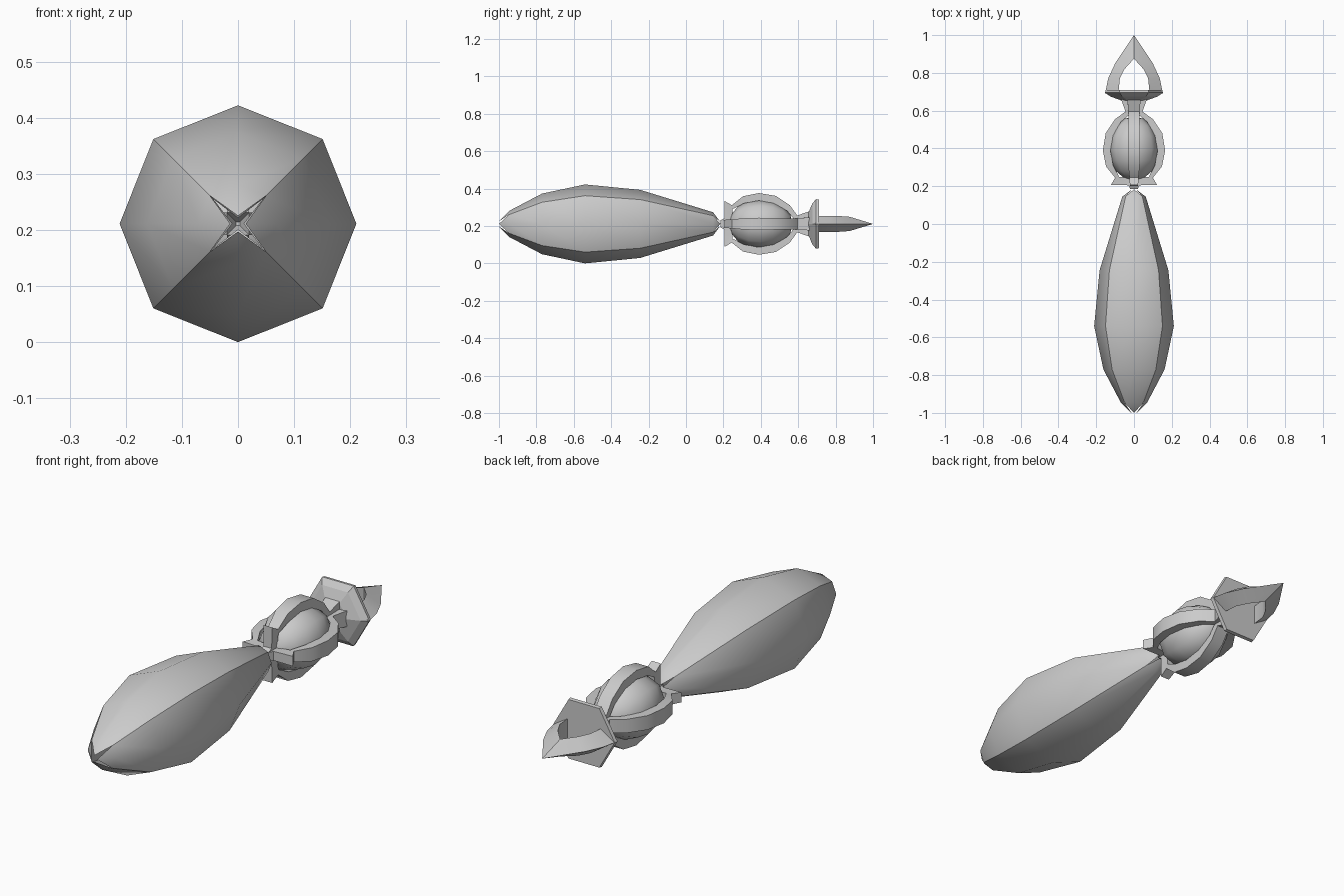
import bpy, bmesh, math
from mathutils import Vector, Matrix

if "Cube" in bpy.data.objects:
    bpy.data.objects.remove(bpy.data.objects["Cube"])

ZC = 0.211  # height of the long axis
grey = bpy.data.materials.new("plain grey")
grey.diffuse_color = (0.6, 0.6, 0.6, 1)
grey.use_nodes = True
grey.node_tree.nodes["Principled BSDF"].inputs["Base Color"].default_value = grey.diffuse_color


def make(name, verts, faces, smooth=None, roll=0.0, shell=False):
    """Mesh built around the y axis, rolled, then lifted to the axis height."""
    bm = bmesh.new()
    vs = [bm.verts.new(v) for v in verts]
    for f in faces:
        bm.faces.new([vs[i] for i in f])
    bm.normal_update()
    if shell:
        for f in bm.faces:
            c = f.calc_center_median()
            if f.normal.dot(Vector((c.x, 0, c.z))) < 0:
                f.normal_flip()
    else:
        bmesh.ops.recalc_face_normals(bm, faces=bm.faces[:])
    bm.transform(Matrix.Translation((0, 0, ZC)) @ Matrix.Rotation(roll, 4, 'Y'))
    me = bpy.data.meshes.new(name)
    bm.to_mesh(me)
    bm.free()
    me.materials.append(grey)
    ob = bpy.data.objects.new(name, me)
    bpy.context.collection.objects.link(ob)
    if smooth is not None:
        bpy.ops.object.select_all(action='DESELECT')
        ob.select_set(True)
        bpy.context.view_layer.objects.active = ob
        bpy.ops.object.shade_smooth_by_angle(angle=math.radians(smooth))
    return ob


def strip_faces(rows, n, closed=True):
    """Quads joining consecutive rows of n points."""
    return [(r * n + i, r * n + (i + 1) % n, (r + 1) * n + (i + 1) % n, (r + 1) * n + i)
            for r in range(rows - 1) for i in range(n if closed else n - 1)]


# Long bud: four smooth petals meeting at sharp diagonal edges
stations = [(-0.945, 0.07), (-0.77, 0.162), (-0.54, 0.211), (-0.245, 0.182), (0.145, 0.062)]
for k in range(4):
    verts = []
    for y, r in stations:
        d = r * 0.715
        verts += [(-d, y, d), (0, y, r), (d, y, d)]
    faces = strip_faces(len(stations), 3, closed=False)
    n = len(verts)
    verts += [(0, -1, 0.014), (0, 0.184, 0.01)]
    faces += [(0, 1, n), (1, 2, n), (n - 3, n - 2, n + 1), (n - 2, n - 1, n + 1)]
    make(f"bud_petal_{k + 1}", verts, faces, 80, k * math.pi / 2, shell=True)

# Faceted orb held in the cage
rings = 8
verts, faces = [], []
for j in range(1, rings):
    t = math.pi * j / rings
    verts += [(0.135 * math.sin(t) * math.cos(a * math.pi / 4), 0.4 - 0.17 * math.cos(t),
               0.135 * math.sin(t) * math.sin(a * math.pi / 4)) for a in range(8)]
faces = strip_faces(rings - 1, 8)
n = len(verts)
verts += [(0, 0.23, 0), (0, 0.57, 0)]
for i in range(8):
    faces += [(i, (i + 1) % 8, n), (n - 8 + i, n - 8 + (i + 1) % 8, n + 1)]
make("orb", verts, faces, 80)

# Cage ribs with a claw at the front: outer y, r, inner y, r, half width
rib = [(0.185, 0.02, 0.24, 0.0, 0.02), (0.205, 0.03, 0.245, 0.03, 0.02),
       (0.207, 0.122, 0.25, 0.08, 0.022), (0.245, 0.10, 0.262, 0.085, 0.024),
       (0.305, 0.148, 0.31, 0.11, 0.03), (0.39, 0.165, 0.39, 0.125, 0.033),
       (0.48, 0.15, 0.47, 0.11, 0.031), (0.555, 0.10, 0.54, 0.07, 0.03),
       (0.595, 0.045, 0.59, 0.01, 0.03), (0.66, 0.068, 0.665, 0.0, 0.035)]
for k in range(4):
    verts = []
    for yo, ro, yi, ri, w in rib:
        verts += [(-w, yo, ro), (w, yo, ro), (w, yi, ri), (-w, yi, ri)]
    n = len(verts)
    faces = strip_faces(len(rib), 4) + [(3, 2, 1, 0), (n - 4, n - 3, n - 2, n - 1)]
    make(f"cage_rib_{k + 1}", verts, faces, 30, k * math.pi / 2)

# Six-sided collar plate
collar = [(0.655, 0.07), (0.675, 0.125), (0.695, 0.153), (0.71, 0.15)]
verts = [(r * math.cos(i * math.pi / 3), y, r * math.sin(i * math.pi / 3))
         for y, r in collar for i in range(6)]
make("collar", verts, strip_faces(len(collar), 6) + [tuple(range(6)), tuple(range(18, 24))])

# Pointed arch with a triangular section: outer x, y, inner x, y, half height
arch = [(0.153, 0.69, 0.082, 0.70, 0.043), (0.137, 0.77, 0.075, 0.77, 0.043),
        (0.10, 0.85, 0.05, 0.82, 0.042), (0.0, 1.0, 0.0, 0.875, 0.038)]
half = list(arch) + [(-a, b, -c, d, h) for a, b, c, d, h in reversed(arch[:-1])]
verts = []
for xo, yo, xi, yi, h in half:
    verts += [(xo, yo, 0), (xi, yi, h), (xi, yi, -h)]
n = len(verts)
make("pointed_arch", verts, strip_faces(len(half), 3) + [(0, 1, 2), (n - 3, n - 2, n - 1)], 30)
